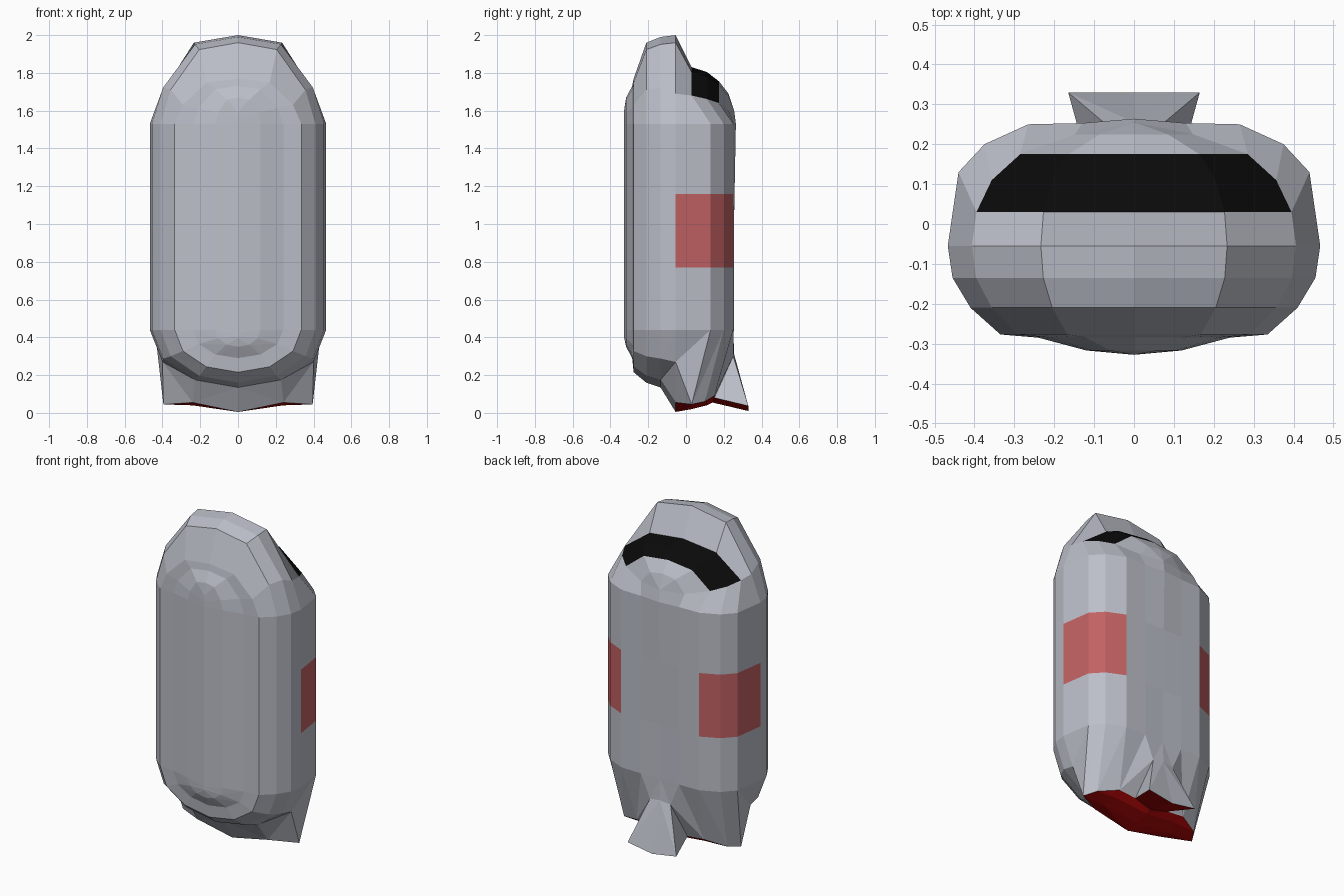
import bpy, bmesh
from mathutils import Vector

cube = bpy.data.objects.get("Cube")
if cube:
    bpy.data.objects.remove(cube)


def material(name, rgb):
    m = bpy.data.materials.new(name)
    m.use_nodes = True
    m.diffuse_color = (*rgb, 1)
    node = next(n for n in m.node_tree.nodes if n.type == 'BSDF_PRINCIPLED')
    node.inputs["Base Color"].default_value = (*rgb, 1)
    return m


GREY, BLACK, RED, DARK_RED = range(4)
materials = [
    material("hull grey", (.50, .52, .58)),
    material("window black", (.003, .003, .003)),
    material("marking red", (.54, .12, .125)),
    material("underside dark red", (.42, .002, .002)),
]

# Heights of the straight side rows; the middle pair bounds the side marking
HIGH, BAND_TOP, BAND_LOW, LOW = 1.53, 1.16, .77, .44
SIDE = (HIGH, BAND_TOP, BAND_LOW, LOW)


def dome(w, y, top, shoulder):
    """Upper half outline, from the crown out to the shoulder."""
    unit = ((0, 1), (.5, .915), (.87, shoulder))
    return [Vector((w * u, y, HIGH + (top - HIGH) * v)) for u, v in unit]


def sides(w, y, taper=0):
    """Straight side; taper pulls the lower rows forward."""
    return [Vector((w, y - taper * min(i, 2), z)) for i, z in enumerate(SIDE)]


def belly(w, y, bottom):
    """Lower half outline, from the side in to the keel."""
    unit = ((.87, .5), (.5, .87), (0, 1))
    return [Vector((w * u, y, LOW + (bottom - LOW) * v)) for u, v in unit]


rings = []
# Front rings, from the centre of the bulge back to the widest part
for w, y, top, bottom in (
        (0, -.328, 1.60, .40), (.12, -.317, 1.67, .35), (.24, -.285, 1.73, .29),
        (.335, -.277, 1.77, .215), (.41, -.21, 1.96, .16), (.455, -.135, 1.99, .135)):
    rings.append(dome(w, y, top, .42) + sides(w, y) + belly(w, y, bottom))

# Rear rings: dome, side position, and three skirt points ending at the keel
rear = (
    ((.467, -.055, 2.0, .34), (.467, -.055), ((.40, -.055, .27), (.24, -.055, .055), (0, -.055, .005))),
    ((.454, .03, 1.83, .5), (.44, .13), ((.395, .03, .045), (.24, .03, .04), (0, .03, .02))),
    ((.41, .11, 1.805, .48), (.375, .20), ((.35, .10, .06), (.2, .11, .06), (0, .11, .04))),
    ((.328, .175, 1.755, .49), (.265, .25), ((.23, .15, .09), (.115, .15, .08), (0, .14, .055))),
    ((.17, .225, 1.69, .46), (.13, .253), ((.07, .25, .30), (.165, .33, .037), (0, .33, .01))),
)
for top, side, skirt in rear:
    rings.append(dome(*top) + sides(*side) + [Vector(p) for p in skirt])

# Back centre line with its tapering ridge and the tail
tail_tip = Vector((0, .33, .01))
rings.append([Vector((0, .255, 1.6))] * 3 + sides(0, .264, .007)
             + [Vector((0, .255, .31)), tail_tip, tail_tip])

# Loft one half, then mirror it
WIDEST, REAR_EDGE = 6, 9
bm = bmesh.new()
cache = {}


def vert(p):
    key = tuple(round(c, 4) for c in p)
    if key not in cache:
        cache[key] = bm.verts.new(p)
    return cache[key]


def add_face(points, mat):
    vs = list(dict.fromkeys(vert(p) for p in points))
    if len(vs) > 2 and not bm.faces.get(vs):
        face = bm.faces.new(vs)
        underside = all(p.z < .1 for p in points)
        face.material_index = DARK_RED if underside else mat


for i, (a, b) in enumerate(zip(rings, rings[1:])):
    for j in range(len(a) - 1):
        mat = GREY
        if WIDEST < i < REAR_EDGE and j < 2:
            mat = BLACK
        elif WIDEST <= i < REAR_EDGE and j == 4:
            mat = RED
        if j >= 6:
            add_face((a[j], a[j + 1], b[j]), mat)
            add_face((a[j + 1], b[j + 1], b[j]), mat)
        else:
            add_face((a[j], a[j + 1], b[j + 1], b[j]), mat)

bmesh.ops.mirror(bm, geom=bm.verts[:] + bm.edges[:] + bm.faces[:],
                 axis='X', merge_dist=.0005)
bmesh.ops.remove_doubles(bm, verts=bm.verts[:], dist=.0005)
bmesh.ops.recalc_face_normals(bm, faces=bm.faces[:])

mesh = bpy.data.meshes.new("hull")
bm.to_mesh(mesh)
bm.free()
for m in materials:
    mesh.materials.append(m)
hull = bpy.data.objects.new("hull", mesh)
bpy.context.collection.objects.link(hull)
